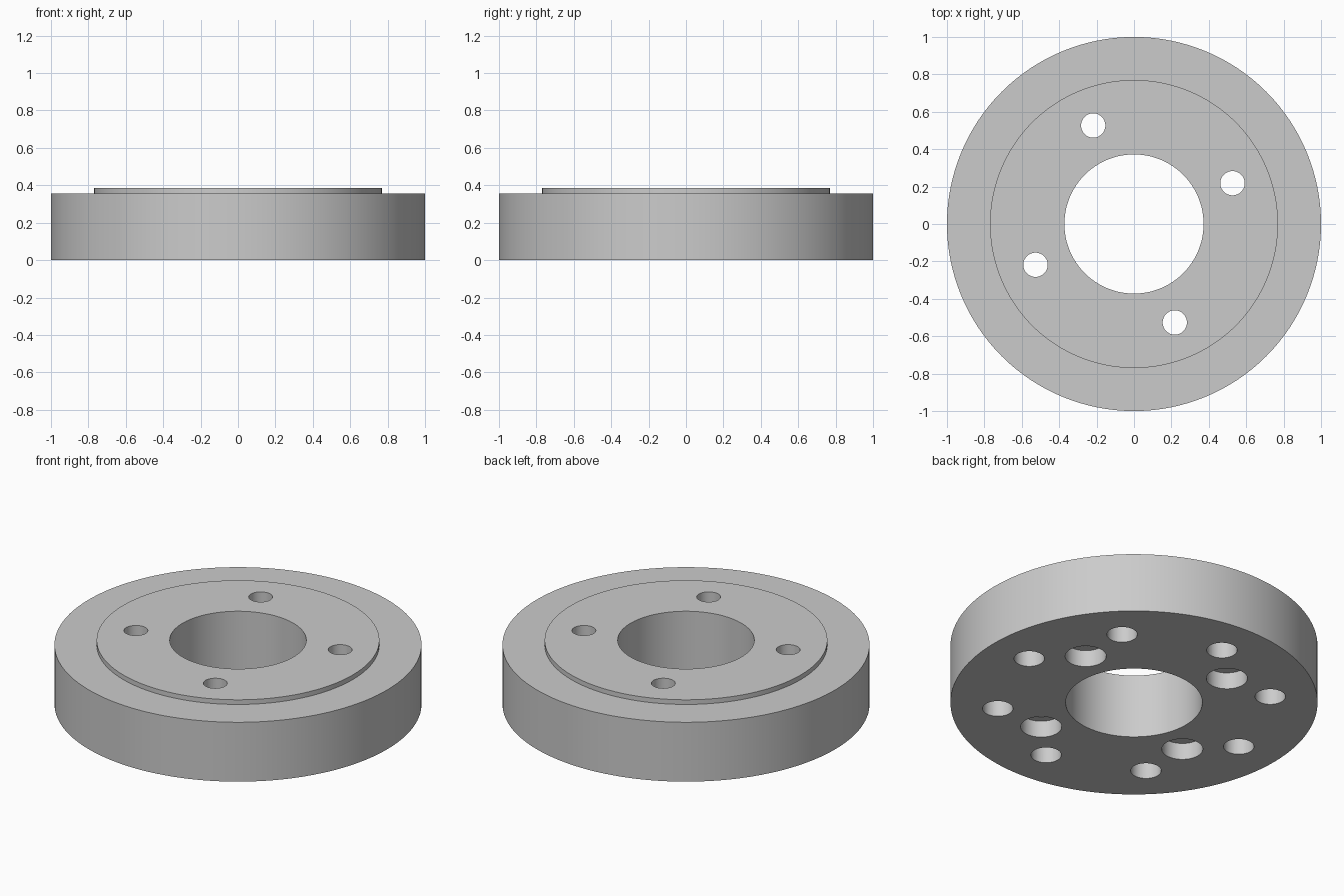
import bpy
import bmesh
from math import cos, sin, pi, radians

if "Cube" in bpy.data.objects:
    bpy.data.objects.remove(bpy.data.objects["Cube"], do_unlink=True)

HEIGHT = 0.385      # top of the raised hub face
SHOULDER = 0.357    # top of the outer ring
BELOW = -0.1        # cutters start under the base


def lathe(bm, profile, segments, centre=(0, 0), closed=False):
    """Spin (radius, z) points about a vertical axis; cap the ends or close the loop."""
    cx, cy = centre
    rings = [[bm.verts.new((cx + r * cos(2 * pi * i / segments),
                            cy + r * sin(2 * pi * i / segments), z))
              for i in range(segments)] for r, z in profile]
    pairs = list(zip(rings, rings[1:]))
    if closed:
        pairs.append((rings[-1], rings[0]))
    else:
        bm.faces.new(rings[0])
        bm.faces.new(rings[-1])
    for a, b in pairs:
        for i in range(segments):
            j = (i + 1) % segments
            bm.faces.new((a[i], a[j], b[j], b[i]))


def make_object(name, bm):
    bmesh.ops.recalc_face_normals(bm, faces=bm.faces)
    mesh = bpy.data.meshes.new(name)
    bm.to_mesh(mesh)
    bm.free()
    obj = bpy.data.objects.new(name, mesh)
    bpy.context.collection.objects.link(obj)
    return obj


def around(count, radius, start):
    for k in range(count):
        angle = radians(start) + 2 * pi * k / count
        yield radius * cos(angle), radius * sin(angle)


# Ring body with central bore and raised hub face
bm = bmesh.new()
lathe(bm, [(0.372, 0), (1, 0), (1, SHOULDER), (0.77, SHOULDER),
           (0.77, HEIGHT), (0.372, HEIGHT)], 128, closed=True)
spacer = make_object("spacer_ring", bm)

# Cutters: counterbored through holes and blind holes in the underside
bm = bmesh.new()
for spot in around(4, 0.57, 22.5):
    lathe(bm, [(0.112, BELOW), (0.112, 0.1), (0.065, 0.1), (0.065, HEIGHT + 0.1)], 48, spot)
for spot in around(8, 0.745, 0):
    lathe(bm, [(0.083, BELOW), (0.083, 0.2)], 48, spot)
cutter = make_object("hole_cutter", bm)
cutter.hide_render = True

# Drill the holes
drill = spacer.modifiers.new("holes", "BOOLEAN")
drill.operation = "DIFFERENCE"
drill.solver = "EXACT"
drill.object = cutter
bpy.ops.object.select_all(action="DESELECT")
spacer.select_set(True)
bpy.context.view_layer.objects.active = spacer
bpy.ops.object.modifier_apply(modifier=drill.name)
bpy.data.objects.remove(cutter, do_unlink=True)
bpy.ops.object.shade_smooth_by_angle(angle=radians(30))

# Plain grey metal
grey = bpy.data.materials.new("grey_metal")
grey.use_nodes = True
colour = (0.6, 0.6, 0.6, 1)
grey.diffuse_color = colour
grey.node_tree.nodes["Principled BSDF"].inputs["Base Color"].default_value = colour
spacer.data.materials.clear()
spacer.data.materials.append(grey)
